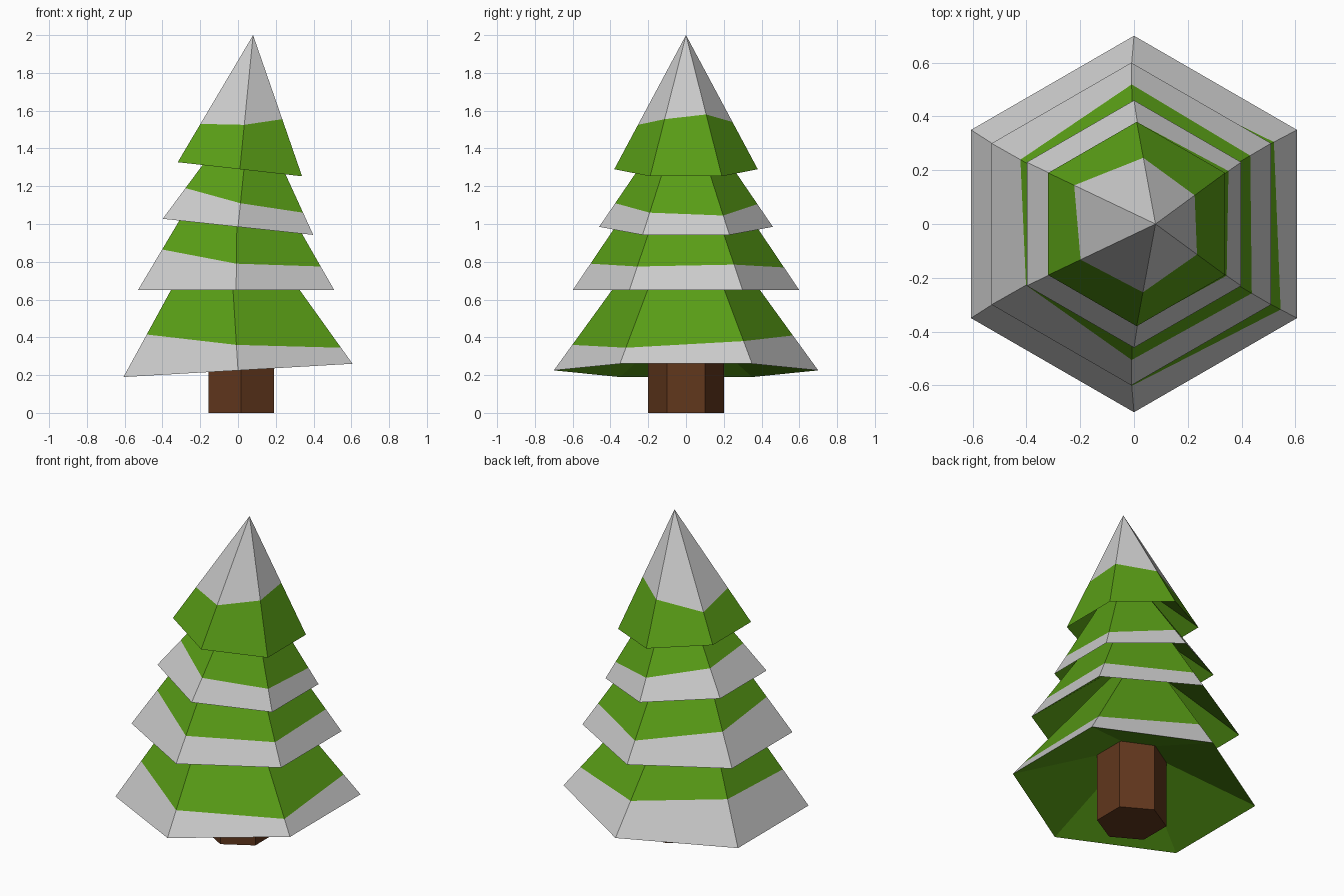
import bpy, math
from mathutils import Vector

if "Cube" in bpy.data.objects:
    bpy.data.objects.remove(bpy.data.objects["Cube"])


def material(name, color):
    m = bpy.data.materials.new(name)
    m.diffuse_color = (*color, 1)
    m.use_nodes = True
    m.node_tree.nodes["Principled BSDF"].inputs["Base Color"].default_value = m.diffuse_color
    return m


GREEN = material("needles", (0.10, 0.34, 0.008))
BROWN = material("bark", (0.12, 0.038, 0.012))


def hexagon(cx, r, z, tilt=0):
    """Six-sided ring with points facing front and back; tilt is z per x."""
    pts = []
    for k in range(6):
        a = math.radians(30 + 60 * k)
        dx = r * math.cos(a)
        pts.append(Vector((cx + dx, r * math.sin(a), z + tilt * dx)))
    return pts


def toward(ring, tip, t):
    return [p.lerp(tip, t) for p in ring]


def at_height(ring, tip, heights):
    return [p.lerp(tip, (h - p.z) / (tip.z - p.z)) for p, h in zip(ring, heights)]


def skin(name, rings, mat=None, cap_start=False, cap_end=False):
    """Loft a list of six-point rings into flat faces."""
    verts = [p for ring in rings for p in ring]
    faces = []
    for i in range(len(rings) - 1):
        for k in range(6):
            n = (k + 1) % 6
            faces.append((6 * i + k, 6 * i + n, 6 * i + 6 + n, 6 * i + 6 + k))
    if cap_start:
        faces.append(tuple(range(5, -1, -1)))
    if cap_end:
        faces.append(tuple(range(len(verts) - 6, len(verts))))
    me = bpy.data.meshes.new(name)
    me.from_pydata(verts, [], faces)
    if mat:
        me.materials.append(mat)
    ob = bpy.data.objects.new(name, me)
    bpy.context.collection.objects.link(ob)
    return ob


# trunk
skin("trunk", [hexagon(0.017, 0.2, 0), hexagon(0.017, 0.2, 0.5)], BROWN, True, True)

# tiers: centre x, radius, base z, tilt, tip (x, z), hollow depth, snow line heights
tiers = [
    (0.0, 0.70, 0.225, 0.058, (-0.06, 1.19), 0.28, (0.38, 0.41, 0.43, 0.415, 0.36, 0.345)),
    (-0.01, 0.60, 0.65, 0.0, (0.0, 1.54), 0.45, (0.785, 0.77, 0.83, 0.865, 0.79, 0.775)),
    (0.0, 0.46, 0.985, -0.107, (0.07, 1.66), 0.35, (1.045, 1.105, 1.17, 1.19, 1.11, 1.06)),
    (0.01, 0.38, 1.29, -0.113, (0.08, 2.0), 0.30, (1.58, 1.54, 1.49, 1.53, 1.525, 1.555)),
]
for i, (cx, r, z, tilt, tip, depth, line) in enumerate(tiers):
    n = i + 1
    top = i == len(tiers) - 1
    tip = Vector((tip[0], 0, tip[1]))
    base = hexagon(cx, r, z, tilt)
    snow = at_height(base, tip, line)
    crown = toward(base, tip, 0.999 if top else 0.75)
    hollow = toward(base, Vector((cx, 0, z + depth)), 0.8)
    # hollow underside
    skin(f"underside_{n}", [hollow, base], GREEN, cap_start=True)
    # snow sits on the rim of lower tiers and on the peak of the top tier
    lower, upper = [base, snow], [snow, crown]
    skin(f"branches_{n}", lower if top else upper, GREEN, cap_end=not top)
    skin(f"snow_{n}", upper if top else lower, cap_end=top)
